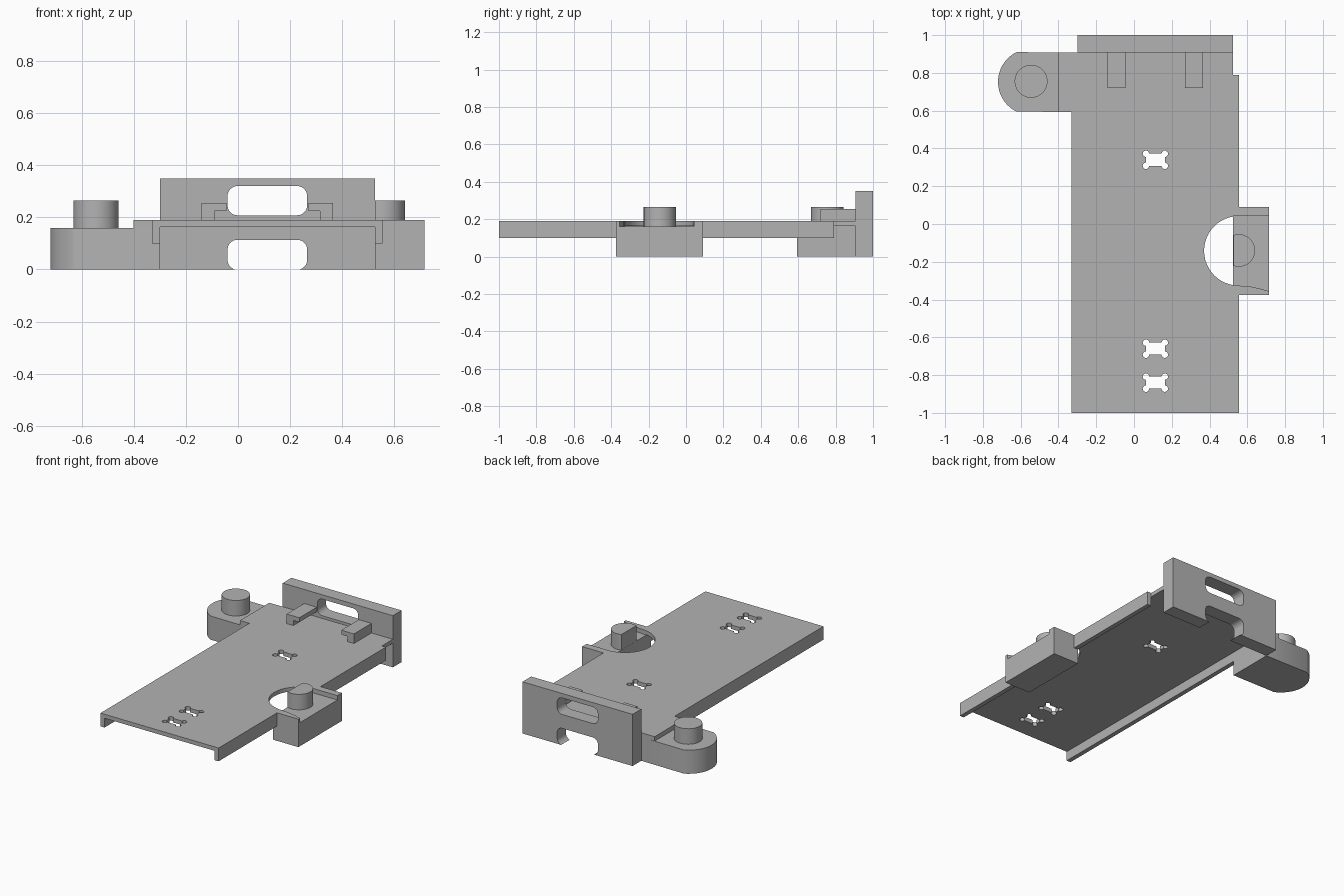
import bpy, bmesh
from math import cos, sin, radians, pi

cube = bpy.data.objects.get("Cube")
if cube:
    bpy.data.objects.remove(cube, do_unlink=True)

gray = bpy.data.materials.new("plain_gray")
gray.use_nodes = True
COLOR = (0.45, 0.45, 0.45, 1)
gray.diffuse_color = COLOR
gray.node_tree.nodes["Principled BSDF"].inputs["Base Color"].default_value = COLOR
parts = []


def prism(name, pts, lo, hi, axis="z", keep=True):
    """Extrude a 2D outline: (x, y) along z, or (x, z) along y."""
    place = (lambda a, b, d: (a, b, d)) if axis == "z" else (lambda a, b, d: (a, d, b))
    bm = bmesh.new()
    low = [bm.verts.new(place(a, b, lo)) for a, b in pts]
    high = [bm.verts.new(place(a, b, hi)) for a, b in pts]
    bm.faces.new(low)
    bm.faces.new(high)
    for i in range(len(pts)):
        j = (i + 1) % len(pts)
        bm.faces.new((low[i], low[j], high[j], high[i]))
    bmesh.ops.recalc_face_normals(bm, faces=bm.faces)
    mesh = bpy.data.meshes.new(name)
    bm.to_mesh(mesh)
    bm.free()
    ob = bpy.data.objects.new(name, mesh)
    mesh.materials.append(gray)
    bpy.context.collection.objects.link(ob)
    if keep:
        parts.append(ob)
    return ob


def rect(x0, x1, y0, y1):
    return [(x0, y0), (x1, y0), (x1, y1), (x0, y1)]


def arc(cx, cy, r, start, end, n=24):
    steps = [radians(start + (end - start) * i / n) for i in range(n + 1)]
    return [(cx + r * cos(a), cy + r * sin(a)) for a in steps]


def circle(cx, cy, r, n=48):
    return [(cx + r * cos(2 * pi * i / n), cy + r * sin(2 * pi * i / n)) for i in range(n)]


def cornered(x0, x1, y0, y1, r, start, end, inset):
    """Rectangle with an arc at every corner."""
    x0, x1, y0, y1 = x0 + inset, x1 - inset, y0 + inset, y1 - inset
    pts = []
    for k, (x, y) in enumerate([(x1, y1), (x0, y1), (x0, y0), (x1, y0)]):
        pts += arc(x, y, r, start + 90 * k, end + 90 * k, 12)
    return pts


def cut(target, pts, lo, hi, axis="z"):
    cutter = prism("cutter", pts, lo, hi, axis, keep=False)
    cutter.hide_render = True
    mod = target.modifiers.new("cut", "BOOLEAN")
    mod.operation = "DIFFERENCE"
    mod.solver = "EXACT"
    mod.object = cutter
    bpy.context.view_layer.objects.active = target
    bpy.ops.object.modifier_apply(modifier=mod.name)
    bpy.data.objects.remove(cutter, do_unlink=True)


# Main plate: shallow channel with a flange down each long side
L, R, LI, RI = -0.33, 0.555, -0.30, 0.525
TOP, SKIN, FLANGE = 0.19, 0.163, 0.10
WALL = 0.907
plate = prism("base_plate", [(L, FLANGE), (LI, FLANGE), (LI, SKIN), (RI, SKIN),
                             (RI, FLANGE), (R, FLANGE), (R, TOP), (L, TOP)],
              -1, WALL, "y")
cut(plate, rect(RI, 0.7, 0.79, 1.1), 0, 0.3)
cut(plate, rect(RI, 0.7, -0.375, 0.09), 0, 0.3)
cut(plate, circle(0.555, -0.142, 0.184), 0, 0.3)
for y in (0.34, -0.66, -0.84):
    cut(plate, cornered(0.063, 0.163, y - 0.032, y + 0.032, 0.017, -90, 180, 0), 0.1, 0.3)

# End wall with two rounded slots
wall = prism("end_wall", rect(LI, RI, 0, 0.35), WALL, 1, "y")
for z0, z1 in ((0.208, 0.32), (-0.001, 0.114)):
    cut(wall, cornered(-0.04, 0.265, z0, z1, 0.038, 0, 90, 0.038), 0.8, 1.1, "y")

# Hooked clips in front of the wall, mirrored about the plate centre
MID = 0.1125
for side, name in ((-1, "right_clip"), (1, "left_clip")):
    hook = [(0.157, TOP), (0.252, TOP), (0.252, 0.255),
            (0.157, 0.255), (0.157, 0.225), (0.202, 0.225), (0.202, TOP)]
    hook.pop(0)
    prism(name, [(MID + side * a, b) for a, b in hook], 0.72, WALL, "y")

# Right mounting arm with rounded end, raised shoulder and peg
CX, CY, Y0 = -0.545, 0.7525, 0.593
FLOOR = 0.16
prism("right_arm", [(LI, Y0), (LI, WALL)] + arc(CX, CY, 0.175, 116, 244), 0, FLOOR)
prism("right_arm_shoulder", rect(-0.40, L, Y0, WALL), FLOOR, TOP)
prism("right_peg", circle(CX, CY + 0.003, 0.087), FLOOR, 0.265)

# Left mounting block with a round-ended pocket and a clipped peg
block = prism("left_block", rect(RI, 0.715, -0.375, 0.09), 0, TOP)
cut(block, [(0.45, 0.042), (0.45, -0.326), (0.555, -0.326), (0.62, -0.332),
            (0.67, -0.343), (0.75, -0.366), (0.75, 0.042)], FLOOR, 0.3)
prism("left_peg", arc(0.555, -0.14, 0.086, -110, 110), FLOOR, 0.265)

# Smooth round walls, keep hard edges
for ob in parts:
    bpy.ops.object.select_all(action="DESELECT")
    ob.select_set(True)
    bpy.context.view_layer.objects.active = ob
    bpy.ops.object.shade_smooth_by_angle(angle=radians(30))
